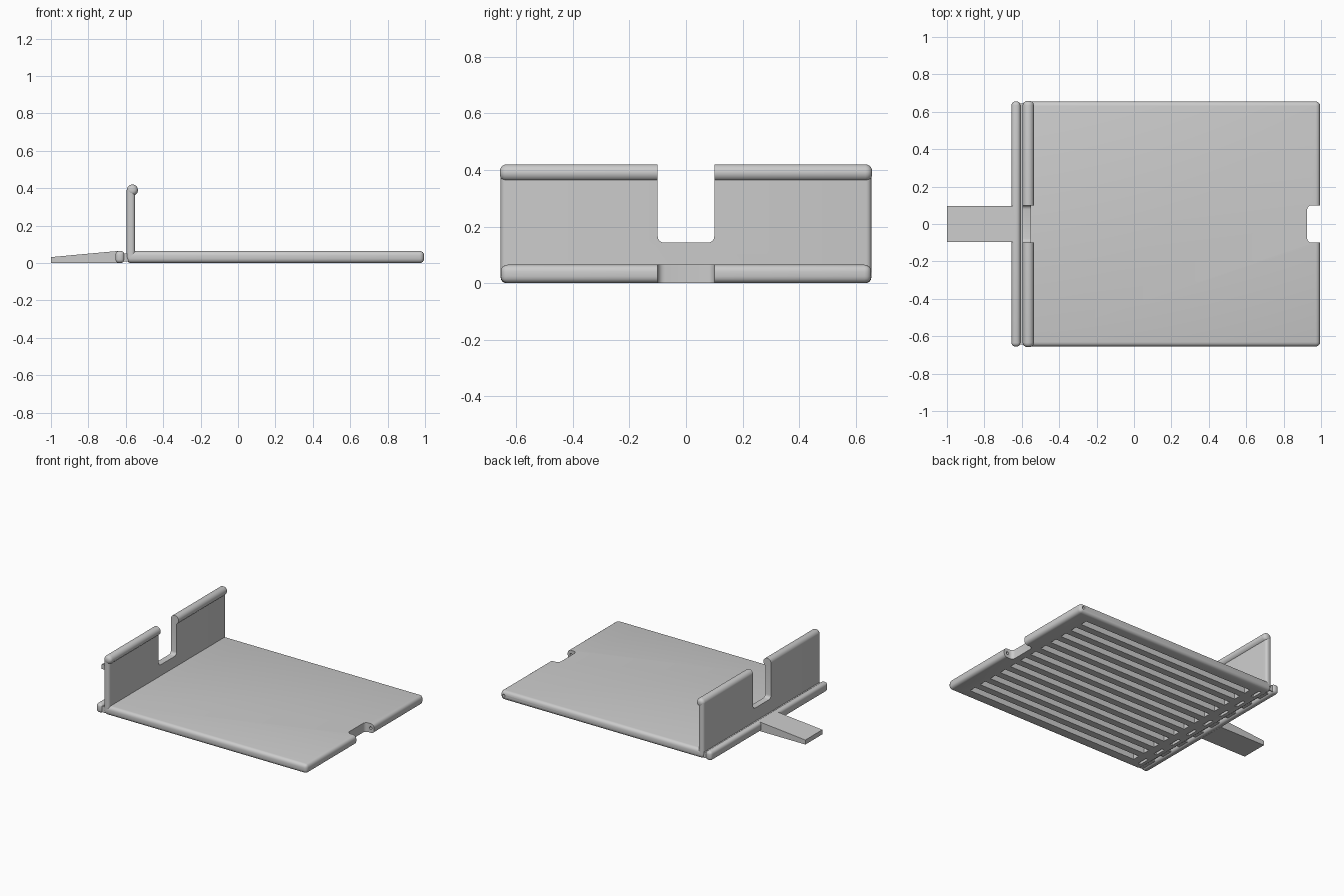
import bpy, bmesh, math
from mathutils import Matrix

old = bpy.data.objects.get("Cube")
if old:
    bpy.data.objects.remove(old, do_unlink=True)

grey = bpy.data.materials.new("light_grey")
COLOUR = (0.6, 0.6, 0.6, 1)
grey.diffuse_color = COLOUR
grey.use_nodes = True
grey.node_tree.nodes["Principled BSDF"].inputs["Base Color"].default_value = COLOUR


def finish(name, bm):
    bmesh.ops.recalc_face_normals(bm, faces=bm.faces)
    mesh = bpy.data.meshes.new(name)
    bm.to_mesh(mesh)
    bm.free()
    obj = bpy.data.objects.new(name, mesh)
    bpy.context.collection.objects.link(obj)
    mesh.materials.append(grey)
    return obj


def add_box(bm, x, y, z):
    size = [b - a for a, b in (x, y, z)]
    mid = [(a + b) / 2 for a, b in (x, y, z)]
    m = Matrix.Translation(mid) @ Matrix.Diagonal((*size, 1))
    return bmesh.ops.create_cube(bm, size=1, matrix=m)["verts"]


def add_rod(bm, x, z, radius, y0, y1, sides):
    m = Matrix.Translation((x, (y0 + y1) / 2, z)) @ Matrix.Rotation(math.pi / 2, 4, "X")
    bmesh.ops.create_cone(bm, cap_ends=True, segments=sides, radius1=radius,
                          radius2=radius, depth=y1 - y0, matrix=m)


def round_edges(bm, radius, rule, segments=4):
    edges = [e for e in bm.edges if rule(e)]
    bmesh.ops.bevel(bm, geom=edges, offset=radius, segments=segments,
                    profile=0.5, affect="EDGES")


def along(axis):
    def rule(e):
        d = e.verts[0].co - e.verts[1].co
        return abs(d[axis]) > 0.99 * d.length
    return rule


def box(name, x, y, z, radius=0, rule=lambda e: True):
    bm = bmesh.new()
    add_box(bm, x, y, z)
    if radius:
        round_edges(bm, radius, rule)
    return finish(name, bm)


def cut(obj, cutter):
    cutter.hide_render = True
    cutter.hide_set(True)
    mod = obj.modifiers.new("cut", "BOOLEAN")
    mod.operation = "DIFFERENCE"
    mod.solver = "EXACT"
    mod.object = cutter


def apply_and_smooth(obj):
    bpy.ops.object.select_all(action="DESELECT")
    obj.select_set(True)
    bpy.context.view_layer.objects.active = obj
    for mod in list(obj.modifiers):
        bpy.ops.object.modifier_apply(modifier=mod.name)
    bpy.ops.object.shade_smooth_by_angle(angle=math.radians(35))


HALF = 0.655
SIDE = (-HALF, HALF)

# Flat tray, with the front notch and its pin hole
tray = box("tray", (-0.595, 0.995), SIDE, (0, 0.065), 0.024)
tray_notch = box("tray_notch_cutter", (0.925, 1.1), (-0.1, 0.1), (-0.1, 0.2), 0.025, along(2))

bm = bmesh.new()
add_rod(bm, 0.968, 0.033, 0.01, -0.6, 0.7, 16)
pin_hole = finish("pin_hole_cutter", bm)

# Long grooves between the ribs underneath
bm = bmesh.new()
for i in range(12):
    y = -0.55 + 0.1 * i
    add_box(bm, (-0.48, 0.88), (y - 0.025, y + 0.025), (-0.1, 0.045))
grooves = finish("groove_cutter", bm)

# Staggered hinge pockets underneath
bm = bmesh.new()
for i in range(8):
    y = -0.6 + 0.16 * i
    add_box(bm, (-0.555, -0.535), (y, y + 0.08), (-0.1, 0.03))
pockets = finish("pocket_cutter", bm)
for cutter in (tray_notch, pin_hole, grooves, pockets):
    cut(tray, cutter)

# Hinge strip, web and tapered handle
hinge_strip = box("hinge_strip", (-0.655, -0.607), SIDE, (0, 0.065), 0.02)
hinge_web = box("hinge_web", (-0.625, -0.575), (-0.645, 0.645), (0.008, 0.05))
bm = bmesh.new()
for i in range(8):
    y = -0.52 + 0.16 * i
    add_box(bm, (-0.612, -0.59), (y, min(y + 0.08, 0.64)), (-0.1, 0.035))
web_pockets = finish("web_pocket_cutter", bm)
cut(hinge_web, web_pockets)

bm = bmesh.new()
for v in add_box(bm, (-1, -0.64), (-0.095, 0.095), (0, 0.065)):
    if v.co.x < -0.9 and v.co.z > 0.05:
        v.co.z = 0.032
handle = finish("handle", bm)

# Upright wall with a rounded rail, both split by the slot
wall = box("upright_wall", (-0.595, -0.55), SIDE, (0.03, 0.39), 0.018, along(2))
bm = bmesh.new()
add_rod(bm, -0.565, 0.39, 0.03, -0.658, 0.658, 32)
round_edges(bm, 0.024, lambda e: any(len(f.verts) > 4 for f in e.link_faces))
rail = finish("top_rail", bm)
slot = box("slot_cutter", (-0.8, -0.4), (-0.1, 0.1), (0.143, 0.6), 0.022, along(0))
cut(wall, slot)
cut(rail, slot)

for part in (tray, hinge_strip, hinge_web, handle, wall, rail):
    apply_and_smooth(part)
for cutter in (tray_notch, pin_hole, grooves, pockets, web_pockets, slot):
    bpy.data.objects.remove(cutter, do_unlink=True)
